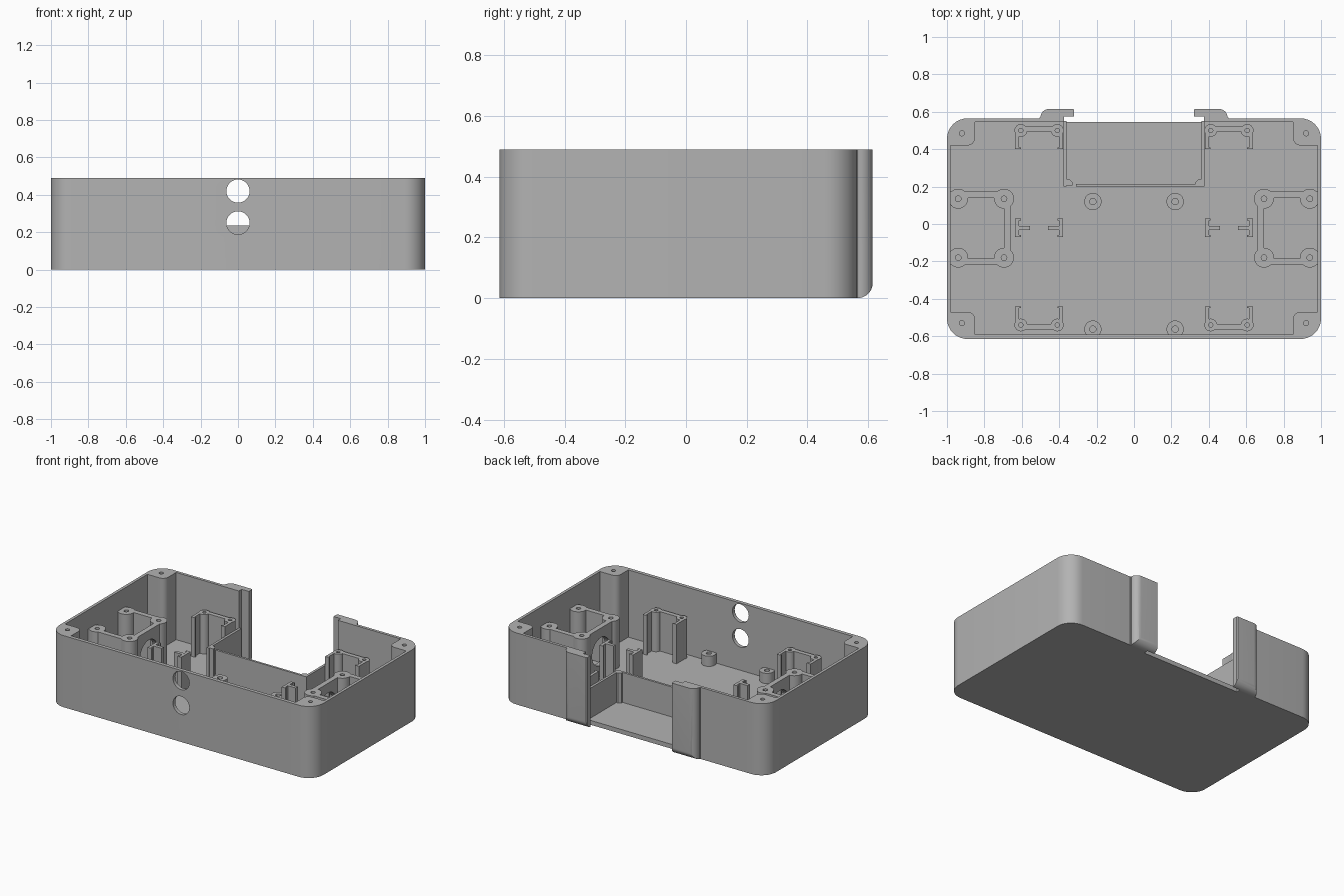
import bpy, bmesh, math

cube = bpy.data.objects.get("Cube")
if cube:
    bpy.data.objects.remove(cube)

grey = bpy.data.materials.new("plain grey")
grey.use_nodes = True
GREY = (0.45, 0.45, 0.45, 1)
grey.diffuse_color = GREY
grey.node_tree.nodes["Principled BSDF"].inputs["Base Color"].default_value = GREY

TOP, FLOOR = 0.49, 0.03
FRONT, BACK = -0.615, 0.565


def prism(name, pts, lo, hi, axis="z"):
    """Extrude a closed profile along z (points x,y), y (points x,z) or x (points y,z)."""
    place = {"z": lambda a, b, t: (a, b, t),
             "y": lambda a, b, t: (a, t, b),
             "x": lambda a, b, t: (t, a, b)}[axis]
    bm = bmesh.new()
    low = [bm.verts.new(place(a, b, lo)) for a, b in pts]
    high = [bm.verts.new(place(a, b, hi)) for a, b in pts]
    bm.faces.new(low)
    bm.faces.new(high)
    for i in range(len(pts)):
        j = (i + 1) % len(pts)
        bm.faces.new((low[i], low[j], high[j], high[i]))
    bmesh.ops.recalc_face_normals(bm, faces=bm.faces)
    mesh = bpy.data.meshes.new(name)
    bm.to_mesh(mesh)
    bm.free()
    mesh.materials.append(grey)
    obj = bpy.data.objects.new(name, mesh)
    bpy.context.collection.objects.link(obj)
    return obj


def arc(cx, cy, r, start, end, n=8):
    angles = [math.radians(start + (end - start) * i / n) for i in range(n + 1)]
    return [(cx + r * math.cos(a), cy + r * math.sin(a)) for a in angles]


def circle(cx, cy, r, n=32):
    return arc(cx, cy, r, 0, 360, n)[:-1]


def rect(x0, x1, y0, y1):
    return [(x0, y0), (x1, y0), (x1, y1), (x0, y1)]


def box(name, x0, x1, y0, y1, z0, z1):
    return prism(name, rect(x0, x1, y0, y1), z0, z1)


def activate(obj):
    bpy.ops.object.select_all(action="DESELECT")
    obj.select_set(True)
    bpy.context.view_layer.objects.active = obj


def boolean(obj, other, operation="DIFFERENCE"):
    """Apply a boolean and throw the second solid away."""
    activate(obj)
    mod = obj.modifiers.new("boolean", "BOOLEAN")
    mod.operation, mod.solver, mod.object = operation, "EXACT", other
    bpy.ops.object.modifier_apply(modifier=mod.name)
    bpy.data.objects.remove(other)


def smooth(obj):
    activate(obj)
    bpy.ops.object.shade_smooth_by_angle(angle=math.radians(30))


def assemble(name, solids, holes):
    """Fuse solids into one part, then drill it."""
    part = solids[0]
    for other in solids[1:]:
        boolean(part, other, "UNION")
    for hole in holes:
        boolean(part, hole)
    part.name = name
    smooth(part)
    return part


# Tray: rounded outer block
R = 0.11
outline = (arc(1 - R, BACK - R, R, 0, 90) + arc(R - 1, BACK - R, R, 90, 180)
           + arc(R - 1, FRONT + R, R, 180, 270) + arc(1 - R, FRONT + R, R, 270, 360))
tray = prism("tray", outline, 0, TOP)

# Cavity whose notched corners leave the screw posts standing
y0, y1 = FRONT + 0.025, BACK - 0.02
back_corner = [(0.98, 0.42)] + arc(0.89, 0.46, 0.04, 270, 180) + [(0.85, y1)]
front_corner = [(0.85, y0)] + arc(0.89, -0.51, 0.04, 180, 90) + [(0.98, -0.47)]
half = front_corner + back_corner
boolean(tray, prism("cavity", half + [(-x, y) for x, y in reversed(half)], FLOOR, 1))

# Rear opening, front holes and corner screw holes
boolean(tray, box("opening", -0.375, 0.375, y1, 1, -1, 1))
for z in (0.42, 0.25):
    boolean(tray, prism("port", circle(0, z, 0.062), -1, -0.55, "y"))
for x in (-0.92, 0.92):
    for y in (-0.53, 0.485):
        boolean(tray, prism("screw_hole", circle(x, y, 0.014, 16), 0.25, 1))
smooth(tray)

# Rear guide rails, hooked over the opening and rounded at the foot
foot = [(0.7, -0.1)] + arc(0.565, 0.05, 0.05, -90, 0) + [(0.7, 0.05)]
foot[0:1] = [(0.7, -0.1), (0.565, -0.1)]
for s, side in ((1, "left"), (-1, "right")):
    pts = ([(0.375, 0.55), (0.51, 0.55), (0.505, 0.57)]
           + arc(0.455, 0.57, 0.045, 0, 90)
           + [(0.325, 0.615), (0.32, 0.61), (0.32, 0.575), (0.375, 0.575)])
    rail = prism(side + "_rail", [(s * x, y) for x, y in pts], 0, TOP)
    boolean(rail, prism("foot_cutter", foot, -1, 1, "x"))
    smooth(rail)

# Rear pocket walls with corner gussets
POCKET = 0.235
for s, side in ((1, "left"), (-1, "right")):
    xa, xb = sorted((s * 0.36, s * 0.377))
    box(side + "_pocket_wall", xa, xb, 0.2, 0.55, FLOOR, POCKET)
    gusset = [(0.365, 0.205), (0.33, 0.205), (0.33, 0.225), (0.345, 0.24), (0.365, 0.24)]
    prism(side + "_pocket_gusset", [(s * x, y) for x, y in gusset], FLOOR, POCKET)
box("pocket_front_wall", -0.31, 0.36, 0.2, 0.215, FLOOR, POCKET)

# Low round standoffs on the floor
for x in (-0.22, 0.22):
    for y in (0.12, -0.562):
        assemble("standoff", [prism("standoff", circle(x, y, 0.046), FLOOR - 0.01, 0.1)],
                 [prism("hole", circle(x, y, 0.017, 16), FLOOR, 1)])

# Side frames: four posts, linking walls and a round window
FRAME = 0.36
for s, side in ((1, "left"), (-1, "right")):
    solids, holes = [], []
    for lo, hi, ya, yb in ((0.66, 0.695, -0.18, 0.135),
                           (0.695, 0.985, 0.14, 0.175), (0.695, 0.985, -0.22, -0.185)):
        xa, xb = sorted((s * lo, s * hi))
        solids.append(box("wall", xa, xb, ya, yb, FLOOR - 0.01, FRAME))
    for x in (0.695, 0.94):
        for y in (0.135, -0.18):
            solids.append(prism("post", circle(s * x, y, 0.053), FLOOR - 0.01, FRAME))
            holes.append(prism("hole", circle(s * x, y, 0.015, 16), 0.2, 1))
    xa, xb = sorted((s * 0.6, s * 0.72))
    holes.append(prism("window", circle(-0.022, 0.2, 0.095), xa, xb, "x"))
    assemble(side + "_side_frame", solids, holes)

# Board cradles at the front and back, with slotted holders between them
CRADLE = 0.3
for s, side in ((1, "left"), (-1, "right")):
    for d, y, end in ((1, 0.5, "back"), (-1, -0.54, "front")):
        solids, holes = [], []
        ya, yb = sorted((y - d * 0.005, y + d * 0.025))
        xa, xb = sorted((s * 0.41, s * 0.6))
        solids.append(box("bridge", xa, xb, ya, yb, FLOOR - 0.01, CRADLE))
        for x, inward in ((0.605, -1), (0.41, 1)):
            edge = x - inward * 0.03
            xa, xb = sorted((s * edge, s * (edge + inward * 0.02)))
            ya, yb = sorted((y - d * 0.1, y))
            solids.append(box("leg", xa, xb, ya, yb, FLOOR - 0.01, CRADLE))
            xa, xb = sorted((s * edge, s * (edge + inward * 0.03)))
            ya, yb = sorted((y - d * 0.1, y - d * 0.09))
            solids.append(box("toe", xa, xb, ya, yb, FLOOR - 0.01, CRADLE))
            solids.append(prism("post", circle(s * x, y, 0.034, 24), FLOOR - 0.01, CRADLE))
            holes.append(prism("hole", circle(s * x, y, 0.012, 12), 0.15, 1))
        assemble(f"{side}_{end}_cradle", solids, holes)

    for edge, inward, place in ((0.635, -1, "outer"), (0.38, 1, "inner")):
        solids = []
        for reach, ya, yb in ((0.02, -0.07, 0.03), (0.08, -0.033, -0.01),
                              (0.03, -0.07, -0.06), (0.03, 0.02, 0.03)):
            xa, xb = sorted((s * edge, s * (edge + inward * reach)))
            solids.append(box("rib", xa, xb, ya, yb, FLOOR - 0.01, 0.27))
        assemble(f"{side}_{place}_holder", solids, [])
